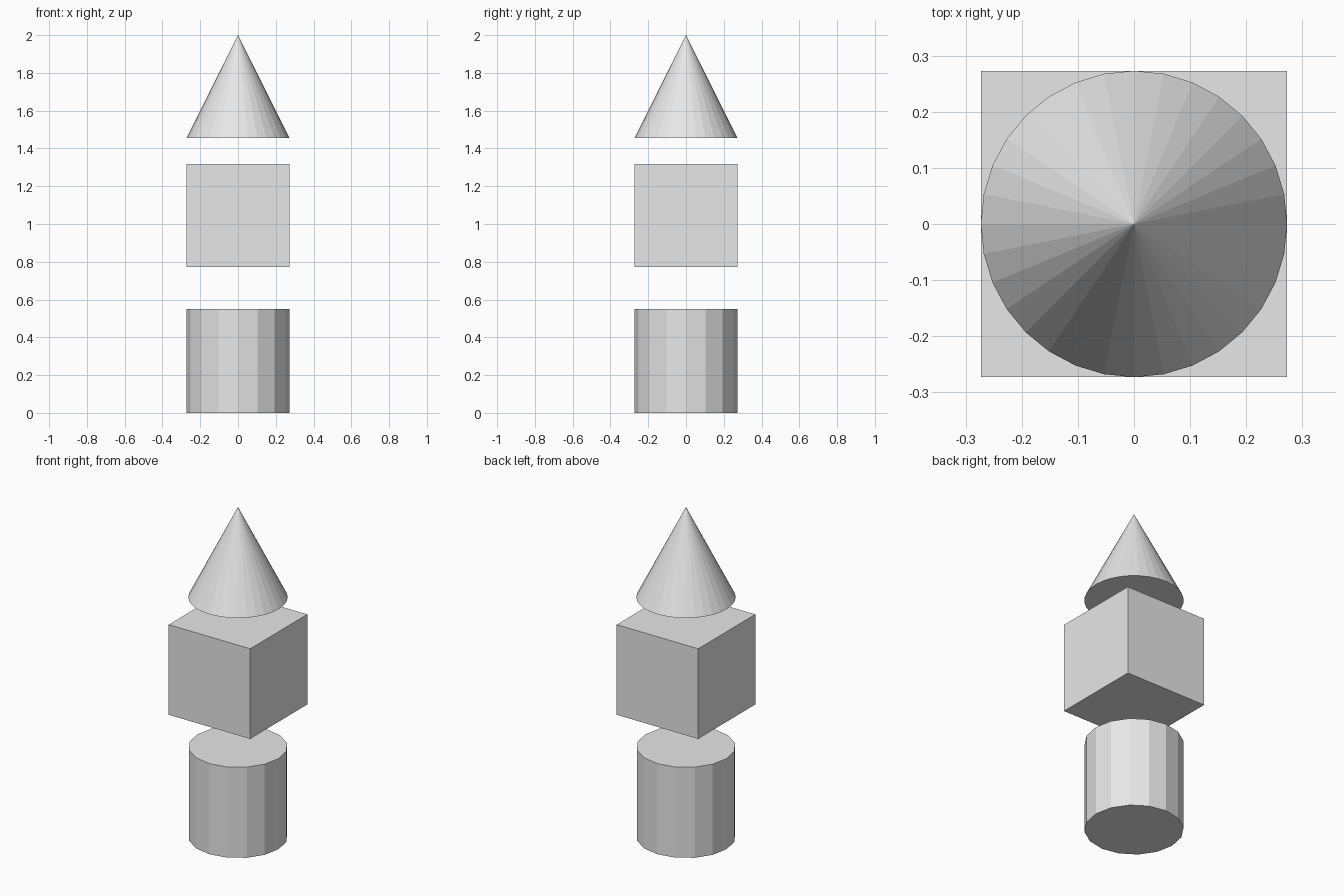
import bpy

if "Cube" in bpy.data.objects:
    bpy.data.objects.remove(bpy.data.objects["Cube"])

R = 0.273          # shared radius / half width
SIZE = 2 * R       # shared height

grey = bpy.data.materials.new("light_grey")
grey.diffuse_color = (0.8, 0.8, 0.8, 1.0)
grey.use_nodes = True
grey.node_tree.nodes["Principled BSDF"].inputs["Base Color"].default_value = grey.diffuse_color


def finish(name):
    """Name the newest primitive and give it the grey colour."""
    obj = bpy.context.object
    obj.name = name
    obj.data.materials.append(grey)


# bottom: 16-sided cylinder
bpy.ops.mesh.primitive_cylinder_add(vertices=16, radius=R, depth=SIZE + 0.003,
                                    location=(0, 0, (SIZE + 0.003) / 2))
finish("cylinder_block")

# middle: floating cube
bpy.ops.mesh.primitive_cube_add(size=SIZE, location=(0, 0, 1.045))
finish("cube_block")

# top: 32-sided cone
bpy.ops.mesh.primitive_cone_add(vertices=32, radius1=R, radius2=0, depth=SIZE,
                                location=(0, 0, 2 - SIZE / 2))
finish("cone_block")
